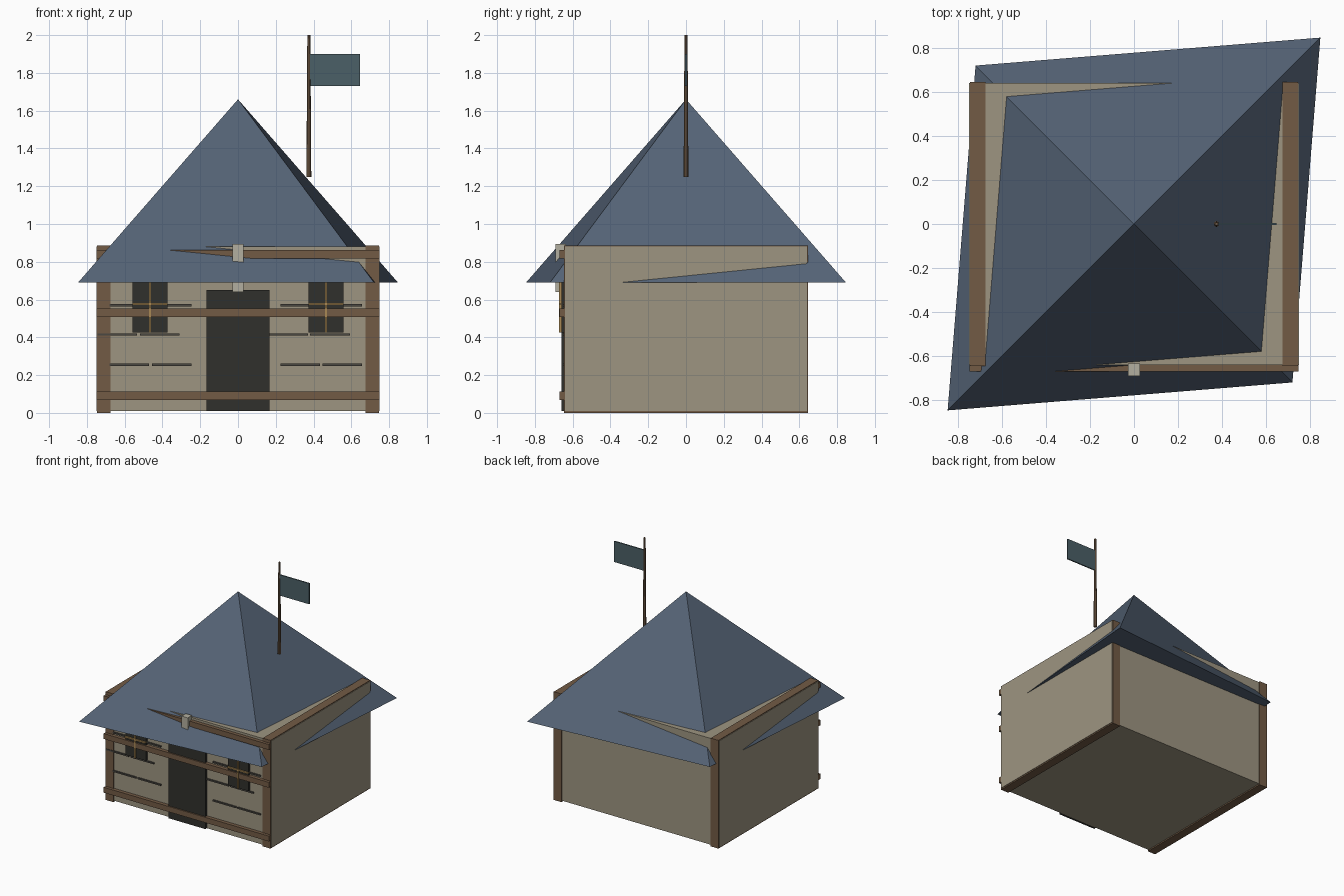
import bpy

if "Cube" in bpy.data.objects:
    bpy.data.objects.remove(bpy.data.objects["Cube"])


def material(name, rgb):
    m = bpy.data.materials.new(name)
    m.diffuse_color = (*rgb, 1)
    m.use_nodes = True
    m.node_tree.nodes["Principled BSDF"].inputs["Base Color"].default_value = m.diffuse_color
    return m


PLASTER = material("plaster", (0.34, 0.30, 0.22))
WOOD = material("wood", (0.17, 0.105, 0.06))
SLATE = material("slate", (0.09, 0.125, 0.18))
DARK = material("dark", (0.03, 0.03, 0.025))
SEAM = material("seam", (0.07, 0.065, 0.055))
GOLD = material("gold", (0.40, 0.25, 0.09))
STONE = material("stone", (0.45, 0.43, 0.35))
CLOTH = material("cloth", (0.07, 0.115, 0.135))


def box(name, x, y, z, mat):
    """Box from (min, max) ranges on each axis."""
    bpy.ops.mesh.primitive_cube_add(size=1)
    o = bpy.context.object
    o.name = name
    o.location = [(a + b) / 2 for a, b in (x, y, z)]
    o.scale = [b - a for a, b in (x, y, z)]
    o.data.materials.append(mat)
    return o


# Walls
box("walls", (-0.75, 0.75), (-0.64, 0.64), (0.01, 0.88), PLASTER)

# Timber end frames running through the full depth
for side, s in (("left", -1), ("right", 1)):
    xs = sorted((s * 0.676, s * 0.746))
    box(side + "_end_frame", xs, (-0.646, 0.646), (0.0, 0.886), WOOD)

# Front rails
for name, z in (("lower", 0.09), ("middle", 0.53), ("upper", 0.84)):
    box(name + "_front_rail", (-0.748, 0.748), (-0.67, -0.635),
        (z - 0.022, z + 0.022), WOOD)

# Door and the stone above it
box("door", (-0.168, 0.166), (-0.66, -0.63), (0.01, 0.65), DARK)
box("keystone", (-0.028, 0.028), (-0.69, -0.635), (0.64, 0.895), STONE)

# Windows with crossed bars
for side, c in (("left", -0.466), ("right", 0.466)):
    box(side + "_window", (c - 0.093, c + 0.093), (-0.66, -0.63), (0.425, 0.725), DARK)
    box(side + "_window_upright", (c - 0.006, c + 0.006), (-0.672, -0.65), (0.425, 0.725), GOLD)
    box(side + "_window_bar", (c - 0.093, c + 0.093), (-0.672, -0.65), (0.57, 0.582), GOLD)

# Staggered masonry seams on the front wall
for row, (z, shift) in enumerate(((0.255, 0), (0.415, -0.065), (0.57, 0))):
    for col, x in enumerate((-0.68, -0.455, 0.225, 0.447)):
        a = x + shift
        box(f"wall_seam_{row}_{col}", (a, a + 0.21), (-0.65, -0.63),
            (z - 0.006, z + 0.006), SEAM)

# Skewed pyramid roof: separate apex points keep the hips crisp near the top
eave = [(-0.847, -0.847, 0.69), (0.72, -0.72, 0.69), (0.847, 0.847, 0.69), (-0.72, 0.72, 0.69)]
verts = eave + [(0, 0, 1.66)] * 4 + eave
faces = [(i, (i + 1) % 4, 4 + i) for i in range(4)] + [(11, 10, 9, 8)]
mesh = bpy.data.meshes.new("roof")
mesh.from_pydata(verts, [], faces)
for p in mesh.polygons:
    p.use_smooth = len(p.vertices) == 3
mesh.materials.append(SLATE)
bpy.context.collection.objects.link(bpy.data.objects.new("roof", mesh))

# Flagpole and flag
bpy.ops.mesh.primitive_cone_add(vertices=8, radius1=0.013, radius2=0.008, depth=0.75,
                                location=(0.375, 0, 1.625))
pole = bpy.context.object
pole.name = "flagpole"
pole.data.materials.append(WOOD)
bpy.ops.object.shade_smooth_by_angle()
box("flag", (0.38, 0.647), (-0.005, 0.005), (1.73, 1.90), CLOTH)
